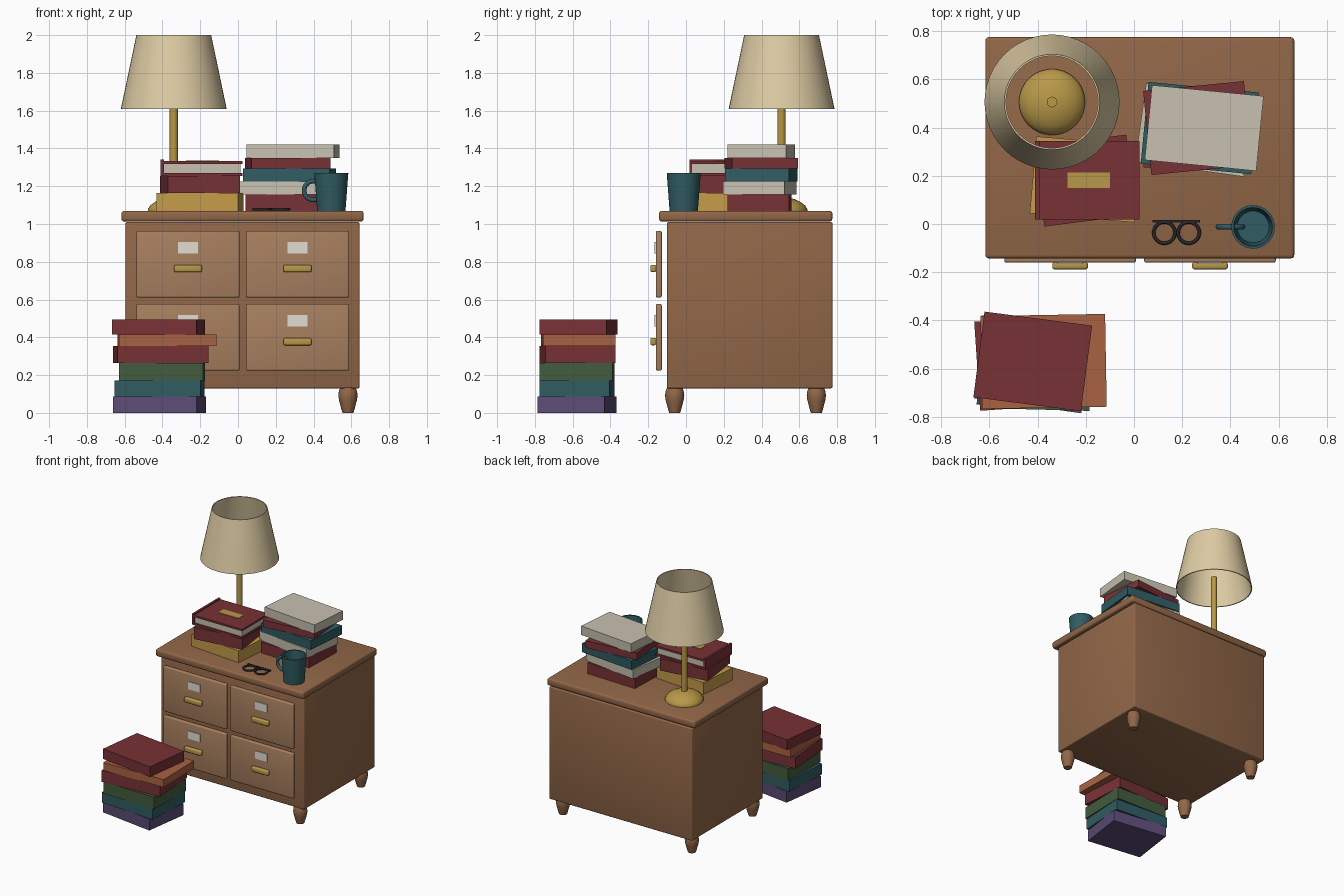
import bpy, bmesh, math
from mathutils import Matrix, Vector

if "Cube" in bpy.data.objects:
    bpy.data.objects.remove(bpy.data.objects["Cube"])


def material(name, r, g, b):
    m = bpy.data.materials.new(name)
    m.diffuse_color = [((c / 255 + 0.055) / 1.055) ** 2.4 for c in (r, g, b)] + [1]
    m.use_nodes = True
    m.node_tree.nodes["Principled BSDF"].inputs["Base Color"].default_value = m.diffuse_color
    return m


WOOD = material("wood", 146, 103, 72)
PANEL = material("light_wood", 168, 128, 95)
BRASS = material("brass", 184, 152, 72)
CREAM = material("cream", 222, 204, 164)
PAPER = material("paper", 200, 193, 176)
LABEL = material("label", 226, 222, 210)
RED = material("red", 120, 50, 54)
ORANGE = material("orange", 168, 98, 66)
GREEN = material("green", 66, 92, 62)
TEAL = material("teal", 48, 92, 98)
PURPLE = material("purple", 92, 76, 118)
YELLOW = material("yellow", 196, 156, 72)
BLACK = material("black", 40, 38, 40)


def finish(name, bm, mat, smooth=False):
    bmesh.ops.recalc_face_normals(bm, faces=bm.faces)
    me = bpy.data.meshes.new(name)
    bm.to_mesh(me)
    bm.free()
    me.materials.append(mat)
    ob = bpy.data.objects.new(name, me)
    bpy.context.collection.objects.link(ob)
    if smooth:
        bpy.ops.object.select_all(action='DESELECT')
        ob.select_set(True)
        bpy.context.view_layer.objects.active = ob
        bpy.ops.object.shade_smooth_by_angle(angle=math.radians(40))
    return ob


def box(name, lo, hi, mat, bevel=0, angle=0):
    lo, hi = Vector(lo), Vector(hi)
    bm = bmesh.new()
    bmesh.ops.create_cube(bm, size=1, matrix=Matrix.Diagonal((*(hi - lo), 1)))
    if bevel:
        bmesh.ops.bevel(bm, geom=bm.edges[:], offset=bevel, segments=3, profile=0.5, affect='EDGES')
    ob = finish(name, bm, mat, bevel > 0)
    ob.location = (lo + hi) / 2
    ob.rotation_euler.z = math.radians(angle)
    return ob


def lathe(name, profile, loc, mat, segments=40):
    bm = bmesh.new()
    verts = [bm.verts.new((r, 0, z)) for r, z in profile]
    edges = [bm.edges.new(p) for p in zip(verts, verts[1:])]
    bmesh.ops.spin(bm, geom=verts + edges, cent=(0, 0, 0), axis=(0, 0, 1),
                   angle=math.tau, steps=segments)
    bmesh.ops.remove_doubles(bm, verts=bm.verts, dist=1e-5)
    ob = finish(name, bm, mat, True)
    ob.location = loc
    return ob


def torus(name, loc, major, minor, mat, rot=(0, 0, 0)):
    bpy.ops.mesh.primitive_torus_add(location=loc, rotation=rot, major_radius=major,
                                     minor_radius=minor, major_segments=32, minor_segments=10)
    ob = bpy.context.object
    ob.name = name
    ob.data.materials.append(mat)
    bpy.ops.object.shade_smooth_by_angle(angle=math.radians(60))


def stack(name, z, books):
    # each book: centre x, centre y, width, depth, top z, angle, material
    for i, (x, y, w, d, top, a, m) in enumerate(books, 1):
        box(f"{name}_book_{i}", (x - w / 2, y - d / 2, z), (x + w / 2, y + d / 2, top), m, 0, a)
        z = top


# Cabinet
box("cabinet_body", (-0.595, -0.10, 0.13), (0.643, 0.775, 1.01), WOOD, 0.008)
box("cabinet_top", (-0.617, -0.143, 1.013), (0.665, 0.775, 1.07), WOOD, 0.015)

# Drawers with pulls and blank label plates
for col, cx in (("left", -0.265), ("right", 0.315)):
    for row, cz in (("lower", 0.40), ("upper", 0.787)):
        n = f"{row}_{col}_drawer"
        box(n, (cx - 0.273, -0.16, cz - 0.176), (cx + 0.273, -0.128, cz + 0.176), PANEL, 0.008)
        box(n + "_handle", (cx - 0.074, -0.188, cz - 0.042), (cx + 0.074, -0.158, cz - 0.003),
            BRASS, 0.009)
        box(n + "_label", (cx - 0.053, -0.166, cz + 0.057), (cx + 0.053, -0.158, cz + 0.117), LABEL)

# Turned feet
foot = [(0, 0), (0.029, 0), (0.035, 0.02), (0.047, 0.065), (0.051, 0.09), (0.048, 0.115),
        (0.04, 0.135), (0, 0.135)]
for fx, side in ((-0.534, "left"), (0.582, "right")):
    for fy, end in ((-0.06, "front"), (0.69, "back")):
        lathe(f"{end}_{side}_foot", foot, (fx, fy, 0), WOOD, 24)

# Lamp
LAMP = (-0.34, 0.506, 0)
lathe("lamp_base", [(0, 1.07), (0.137, 1.07), (0.137, 1.078), (0.125, 1.098), (0.1, 1.117),
                    (0.07, 1.131), (0.035, 1.14), (0, 1.143)], LAMP, BRASS)
lathe("lamp_pole", [(0, 1.12), (0.022, 1.12), (0.022, 1.7), (0, 1.7)], LAMP, BRASS, 24)
lathe("lamp_shade", [(0.28, 1.61), (0.198, 2.0), (0.191, 2.0), (0.273, 1.61), (0.28, 1.61)],
      LAMP, CREAM, 48)

# Book stacks
stack("floor_stack", 0, [
    (-0.416, -0.577, 0.448, 0.357, 0.088, -8, PURPLE),
    (-0.415, -0.577, 0.455, 0.370, 0.172, -3.3, TEAL),
    (-0.403, -0.577, 0.445, 0.385, 0.265, -1.5, GREEN),
    (-0.410, -0.574, 0.482, 0.370, 0.355, 3.8, RED),
    (-0.375, -0.570, 0.517, 0.385, 0.416, 1, ORANGE),
    (-0.420, -0.570, 0.450, 0.358, 0.495, -7.4, RED)])
stack("left_stack", 1.07, [
    (-0.202, 0.185, 0.435, 0.320, 1.163, -5, YELLOW),
    (-0.202, 0.180, 0.385, 0.335, 1.255, 7.3, RED)])
stack("right_stack", 1.07, [
    (0.255, 0.390, 0.420, 0.325, 1.155, -2, RED),
    (0.253, 0.390, 0.455, 0.328, 1.225, -8, PAPER),
    (0.273, 0.398, 0.460, 0.340, 1.295, -5.5, TEAL),
    (0.264, 0.398, 0.420, 0.350, 1.350, 5.6, RED),
    (0.291, 0.398, 0.465, 0.312, 1.420, -5.6, PAPER)])

# Hardback with covers, pages, spine and a blank plate
box("hardback_lower_cover", (-0.405, 0.018, 1.255), (0.023, 0.345, 1.27), RED)
box("hardback_pages", (-0.395, 0.028, 1.27), (0.013, 0.335, 1.318), PAPER)
box("hardback_upper_cover", (-0.405, 0.018, 1.318), (0.023, 0.345, 1.333), RED)
box("hardback_spine", (-0.41, 0.018, 1.255), (-0.393, 0.345, 1.342), RED)
box("hardback_plate", (-0.275, 0.15, 1.332), (-0.10, 0.213, 1.337), BRASS)

# Mug
lathe("mug", [(0, 1.07), (0.075, 1.07), (0.09, 1.27), (0.08, 1.27), (0.066, 1.085), (0, 1.085)],
      (0.494, -0.012, 0), TEAL, 36)
torus("mug_handle", (0.40, -0.012, 1.177), 0.05, 0.012, TEAL, (math.pi / 2, 0, 0))

# Reading glasses
for side, gx in (("left", 0.126), ("right", 0.227)):
    torus(f"{side}_lens_rim", (gx, -0.036, 1.078), 0.044, 0.007, BLACK)
box("glasses_bar", (0.077, 0.006, 1.072), (0.273, 0.017, 1.084), BLACK)
